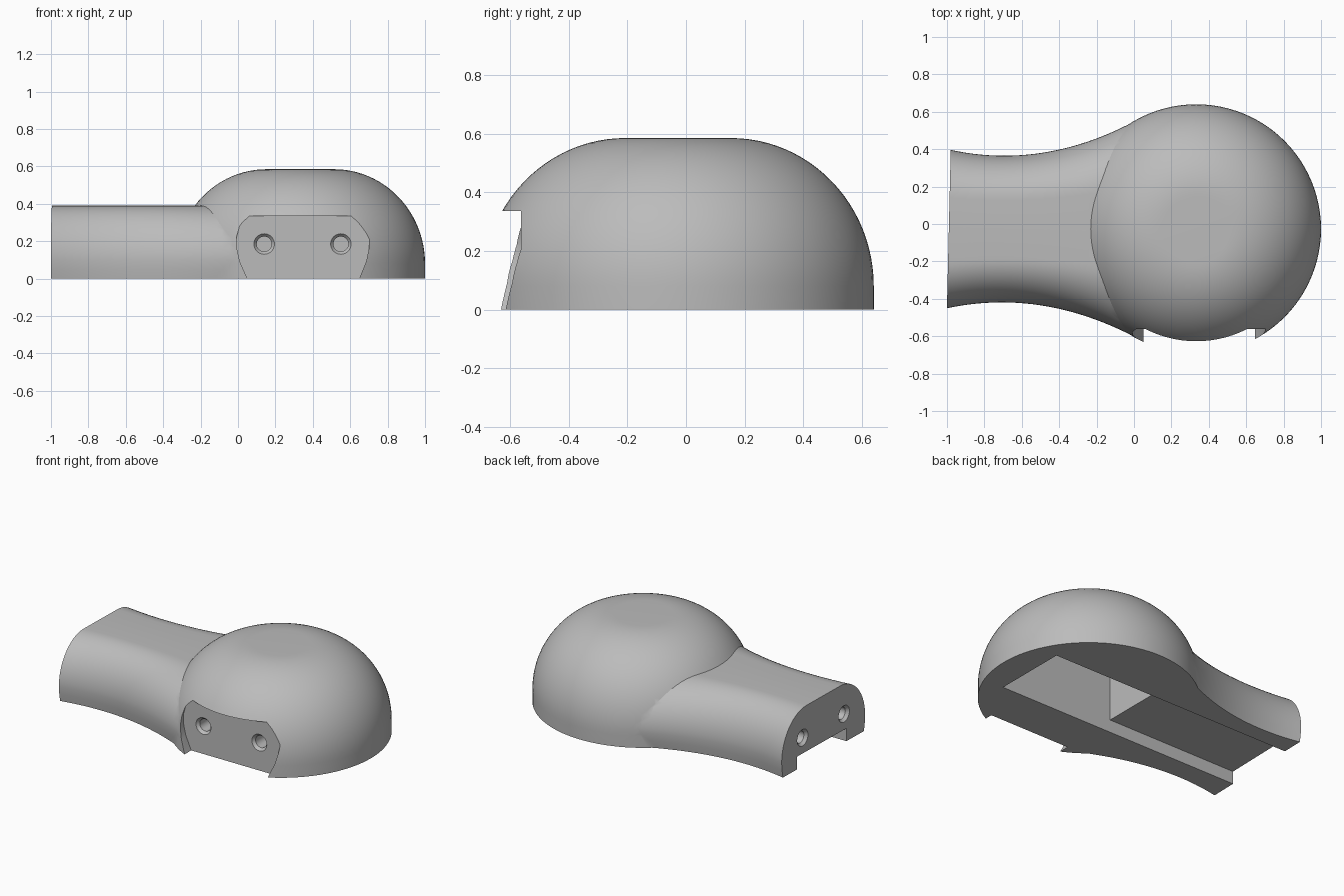
import bpy, bmesh, math
from mathutils import Matrix, Vector

cube = bpy.data.objects.get("Cube")
if cube:
    bpy.data.objects.remove(cube)

grey = bpy.data.materials.new("plain grey")
grey.use_nodes = True
grey.diffuse_color = (0.5, 0.5, 0.5, 1)
grey.node_tree.nodes["Principled BSDF"].inputs["Base Color"].default_value = (0.5, 0.5, 0.5, 1)

DOME_X, MID_Y = 0.333, -0.027


def make_object(name, bm):
    bmesh.ops.recalc_face_normals(bm, faces=bm.faces[:])
    mesh = bpy.data.meshes.new(name)
    bm.to_mesh(mesh)
    bm.free()
    mesh.materials.append(grey)
    obj = bpy.data.objects.new(name, mesh)
    bpy.context.collection.objects.link(obj)
    return obj


def loft(name, rings):
    """Skin equal closed rings and cap both ends."""
    bm = bmesh.new()
    loops = [[bm.verts.new(p) for p in ring] for ring in rings]
    n = len(loops[0])
    for a, b in zip(loops, loops[1:]):
        for i in range(n):
            j = (i + 1) % n
            bm.faces.new((a[i], a[j], b[j], b[i]))
    bm.faces.new(loops[0])
    bm.faces.new(loops[-1])
    return make_object(name, bm)


def box(name, low, high):
    bm = bmesh.new()
    bmesh.ops.create_cube(bm, size=1)
    low, high = Vector(low), Vector(high)
    for v in bm.verts:
        v.co = (low + high) / 2 + v.co * (high - low)
    return make_object(name, bm)


def screw_hole(name, location, turn):
    """Countersunk blind hole, drilled along its local z."""
    profile = [(0.062, -0.01), (0.055, 0), (0.04, 0.018), (0.04, 0.13)]
    place = Matrix.Translation(location) @ turn
    rings = []
    for r, z in profile:
        rings.append([place @ Vector((r * math.cos(a), r * math.sin(a), z))
                      for a in (math.tau * i / 32 for i in range(32))])
    return loft(name, rings)


def combine(target, other, operation):
    mod = target.modifiers.new(operation.lower(), 'BOOLEAN')
    mod.operation, mod.solver, mod.object = operation, 'EXACT', other
    bpy.context.view_layer.objects.active = target
    bpy.ops.object.modifier_apply(modifier=mod.name)
    bpy.data.objects.remove(other)


# Dome: upright foot, elliptical shoulder, flat crown
dome_profile = [(0.667, 0)]
for i in range(25):
    a = math.pi / 2 * i / 24
    dome_profile.append((0.18 + 0.487 * math.cos(a), 0.08 + 0.505 * math.sin(a)))
body = loft("housing", [
    [(DOME_X + r * math.cos(t), MID_Y + r * math.sin(t), z)
     for t in (math.tau * k / 96 for k in range(96))]
    for r, z in dome_profile])


# Neck: flat-topped rounded section that flares into the dome
def neck_section(x, skew):
    half = 0.392 + 0.373 * (x + 0.7) ** 2
    side = [(0.97, 0), (0.99, 0.05)]
    for i in range(15):
        a = math.pi / 2 * i / 14
        side.append((0.4 + 0.6 * math.cos(a), 0.1 + 0.29 * math.sin(a)))
    outline = side + [(-w, z) for w, z in reversed(side)]
    return [(x + skew * half * w, MID_Y + half * w, z) for w, z in outline]


steps = 24
neck = loft("neck", [neck_section(-0.99 + 0.99 * i / steps, 0.024 * (1 - i / steps))
                     for i in range(steps + 1)])
combine(body, neck, 'UNION')

# Front mounting recess
recess = [(0.035, -0.05), (0.05, 0), (0.01, 0.09), (-0.008, 0.17), (-0.008, 0.22),
          (0.008, 0.28), (0.05, 0.336), (0.605, 0.336), (0.655, 0.295), (0.705, 0.22),
          (0.7, 0.16), (0.685, 0.09), (0.648, 0), (0.63, -0.05)]
combine(body, loft("recess_cutter", [[(x, y, z) for x, z in recess]
                                     for y in (-0.9, -0.562)]), 'DIFFERENCE')

# Deep pocket under the dome and shallow channel under the neck
combine(body, box("pocket_cutter", (-0.03, -0.26, -0.1), (0.81, 0.24, 0.39)), 'DIFFERENCE')
combine(body, box("channel_cutter", (-1.1, -0.26, -0.1), (0.1, 0.24, 0.085)), 'DIFFERENCE')

# Screw holes in the recess and in the neck end
for x in (0.14, 0.55):
    combine(body, screw_hole("hole_cutter", (x, -0.562, 0.185),
                             Matrix.Rotation(-math.pi / 2, 4, 'X')), 'DIFFERENCE')
for y in (-0.235, 0.185):
    combine(body, screw_hole("hole_cutter", (-0.99 + 0.024 * (y - MID_Y), y, 0.19),
                             Matrix.Rotation(math.pi / 2, 4, 'Y')), 'DIFFERENCE')

bpy.ops.object.select_all(action='DESELECT')
body.select_set(True)
bpy.context.view_layer.objects.active = body
bpy.ops.object.shade_smooth_by_angle(angle=math.radians(25))
